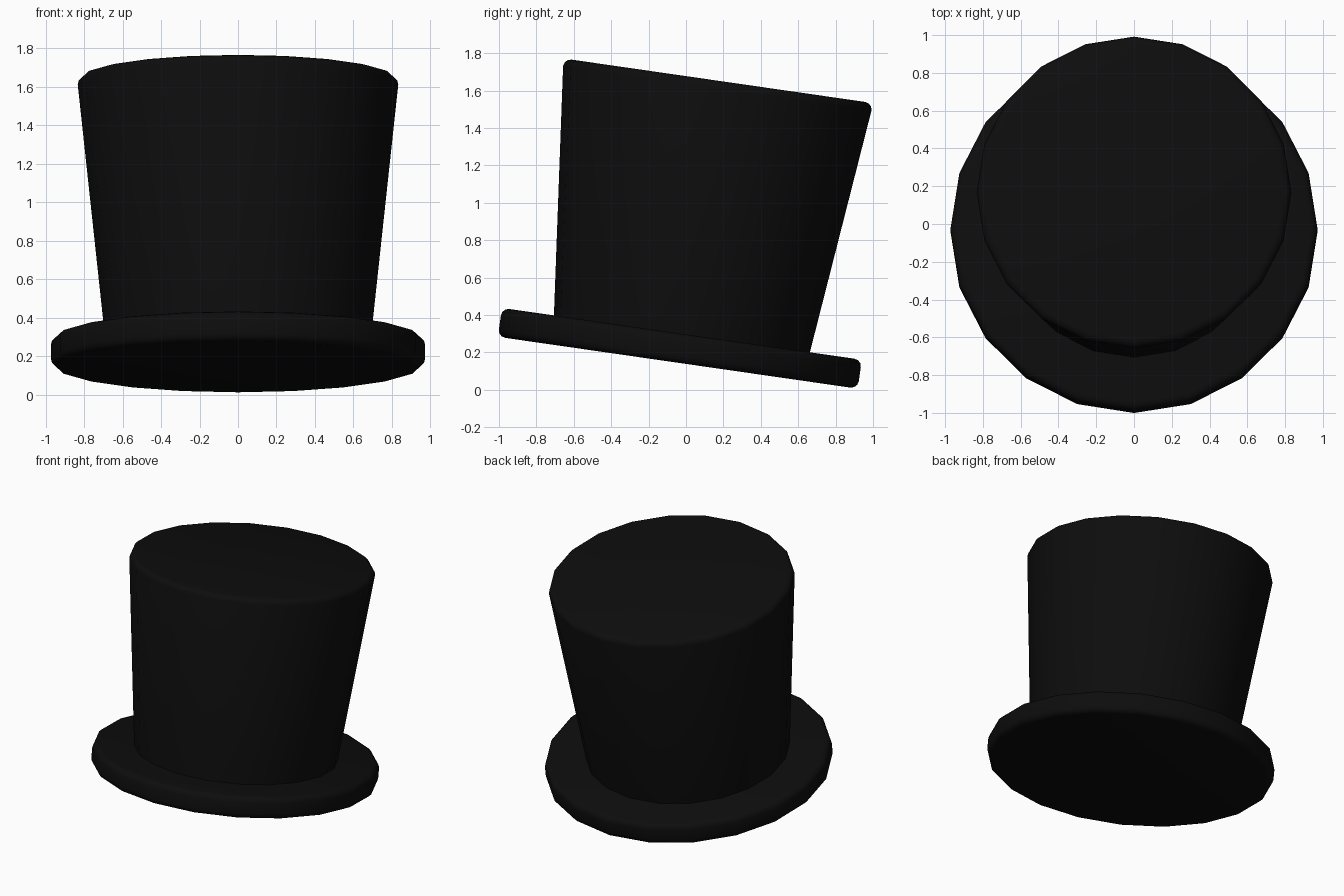
import bpy, bmesh, math
from mathutils import Matrix

if "Cube" in bpy.data.objects:
    bpy.data.objects.remove(bpy.data.objects["Cube"])

SIDES = 20
TILT = math.radians(-8.2)

felt = bpy.data.materials.new("black felt")
felt.diffuse_color = (0.004, 0.004, 0.004, 1)
felt.use_nodes = True
felt.node_tree.nodes["Principled BSDF"].inputs["Base Color"].default_value = felt.diffuse_color


def rounded_corner(r, h, size, start, steps=3):
    """Quarter-round points about (r, h), anticlockwise from the start angle."""
    return [(r + size * math.cos(math.radians(start + 90 * i / steps)),
             h + size * math.sin(math.radians(start + 90 * i / steps)))
            for i in range(steps + 1)]


def turned_part(name, profile):
    """Capped 20-sided solid from (radius, height) points, tilted into place."""
    bm = bmesh.new()
    rings = [[bm.verts.new((r * math.cos(2 * math.pi * k / SIDES),
                            r * math.sin(2 * math.pi * k / SIDES), h))
              for k in range(SIDES)] for r, h in profile]
    for low, high in zip(rings, rings[1:]):
        for k in range(SIDES):
            n = (k + 1) % SIDES
            bm.faces.new((low[k], low[n], high[n], high[k]))
    bm.faces.new(rings[0][::-1])
    bm.faces.new(rings[-1])
    mesh = bpy.data.meshes.new(name)
    bm.to_mesh(mesh)
    bm.free()
    mesh.materials.append(felt)
    obj = bpy.data.objects.new(name, mesh)
    bpy.context.collection.objects.link(obj)
    obj.matrix_world = Matrix.Translation((0, -0.033, 0.222)) @ Matrix.Rotation(TILT, 4, 'X')
    bpy.ops.object.select_all(action='DESELECT')
    obj.select_set(True)
    bpy.context.view_layer.objects.active = obj
    bpy.ops.object.shade_smooth_by_angle(angle=math.radians(35))


# Brim: thick disc with rounded upper and lower rims
turned_part("brim", rounded_corner(0.932, -0.038, 0.04, -90)
            + rounded_corner(0.932, 0.038, 0.04, 0))

# Crown: flares toward the top, with a rounded top rim
turned_part("crown", [(0.683, 0.0)] + rounded_corner(0.793, 1.405, 0.04, 0))
